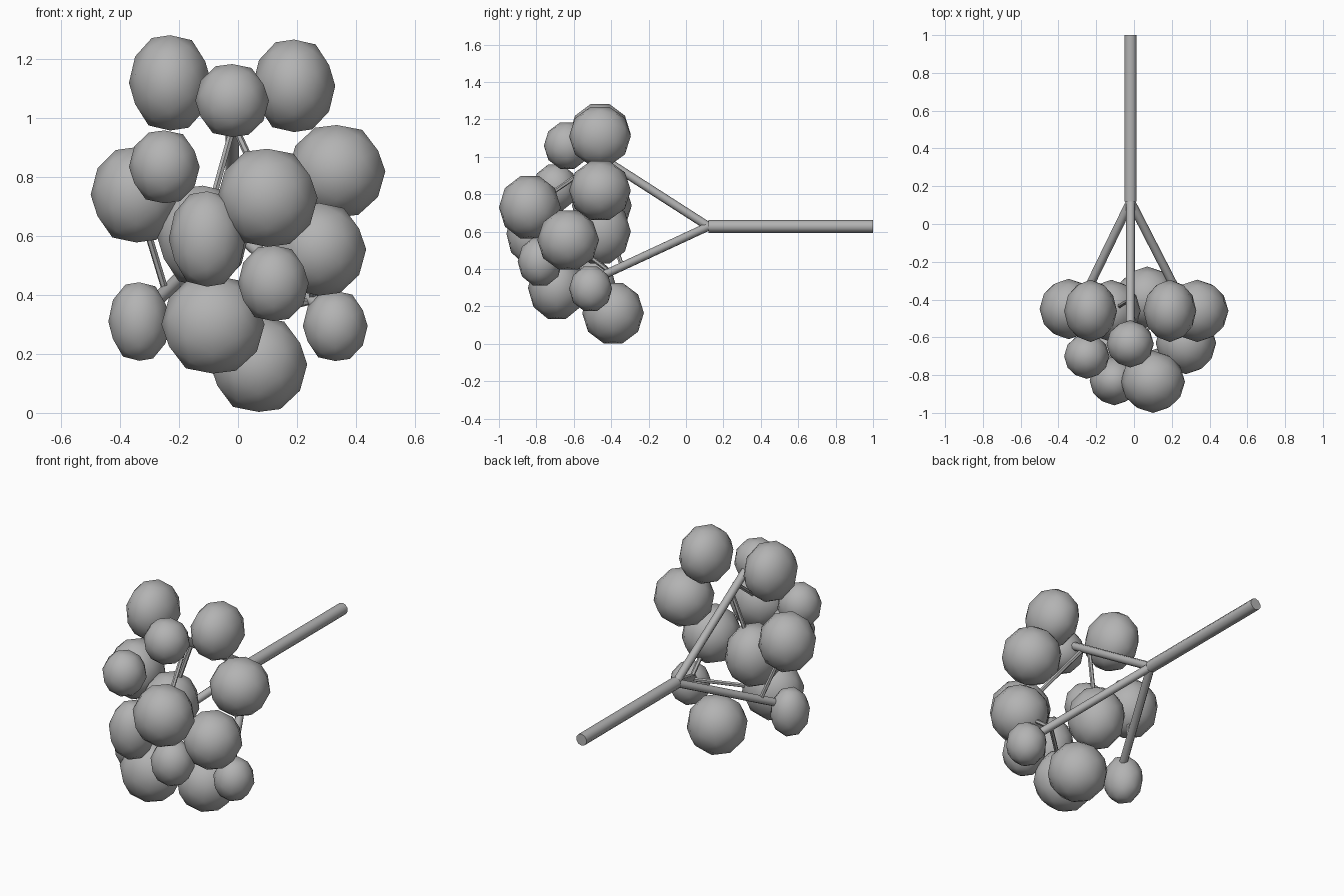
import bpy
import math
from mathutils import Vector

if "Cube" in bpy.data.objects:
    bpy.data.objects.remove(bpy.data.objects["Cube"])

grey = bpy.data.materials.new("mid_grey")
grey.use_nodes = True
grey.diffuse_color = (0.45, 0.45, 0.45, 1)
grey.node_tree.nodes["Principled BSDF"].inputs["Base Color"].default_value = (0.45, 0.45, 0.45, 1)


def ball(name, centre, radii):
    # faceted ball, its five-fold axis lying along x
    bpy.ops.mesh.primitive_ico_sphere_add(subdivisions=2, radius=1)
    obj = bpy.context.object
    obj.rotation_euler = (0, math.pi / 2, 0)
    bpy.ops.object.transform_apply(location=False, rotation=True, scale=False)
    obj.location = centre
    obj.scale = radii
    obj.name = name
    bpy.ops.object.shade_smooth()
    obj.data.materials.append(grey)


def rod(name, start, end, radius, sides=8):
    a, b = Vector(start), Vector(end)
    bpy.ops.mesh.primitive_cylinder_add(
        vertices=sides, radius=radius, depth=(b - a).length, location=(a + b) / 2)
    obj = bpy.context.object
    obj.rotation_euler = (b - a).to_track_quat("Z", "Y").to_euler()
    obj.name = name
    bpy.ops.object.shade_smooth_by_angle(angle=math.radians(50))
    obj.data.materials.append(grey)


# Cluster of round balls: centre, then radii
balls = {
    "top_right_ball": ((-.23, -.46, 1.12), (.14, .165, .17)),
    "top_left_ball": ((.19, -.46, 1.11), (.14, .165, .165)),
    "top_middle_ball": ((-.02, -.635, 1.06), (.125, .125, .13)),
    "upper_left_ball": ((.335, -.46, .82), (.165, .165, .165)),
    "upper_right_ball": ((-.25, -.70, .835), (.12, .12, .13)),
    "right_ball": ((-.345, -.45, .74), (.155, .16, .17)),
    "front_ball": ((.10, -.835, .73), (.17, .165, .175)),
    "front_lower_ball": ((-.105, -.83, .59), (.13, .13, .17)),
    "inner_ball": ((-.12, -.46, .60), (.155, .165, .18)),
    "left_ball": ((.275, -.63, .555), (.16, .165, .165)),
    "front_small_ball": ((.12, -.78, .44), (.12, .12, .135)),
    "low_right_ball": ((-.335, -.49, .31), (.105, .115, .14)),
    "low_front_ball": ((-.085, -.69, .30), (.175, .155, .175)),
    "low_left_ball": ((.33, -.51, .295), (.11, .115, .125)),
    "bottom_ball": ((.07, -.39, .165), (.165, .165, .17)),
}
for name, (centre, radii) in balls.items():
    ball(name, centre, radii)

# Main stem and its three branches
hub = (-.018, .12, .628)
rod("stem", hub, (-.018, 1, .628), .034, 10)
top_end, right_end, left_end = (-.02, -.60, 1.09), (-.31, -.48, .35), (.29, -.48, .35)
for name, end in (("top_branch", top_end), ("right_branch", right_end), ("left_branch", left_end)):
    rod(name, hub, end, .023)

# Thin twigs from the branches to the other balls
twigs = (
    ("right_twig", (-.245, -.34, .41), (-.345, -.45, .74)),
    ("inner_twig", (-.02, -.40, .96), (-.12, -.46, .60)),
    ("front_twig", (-.02, -.45, .99), (.10, -.83, .73)),
    ("low_twig", (.25, -.40, .38), (-.085, -.69, .30)),
    ("left_twig", (.25, -.40, .38), (.275, -.63, .555)),
)
for name, start, end in twigs:
    rod(name, start, end, .012, 6)
